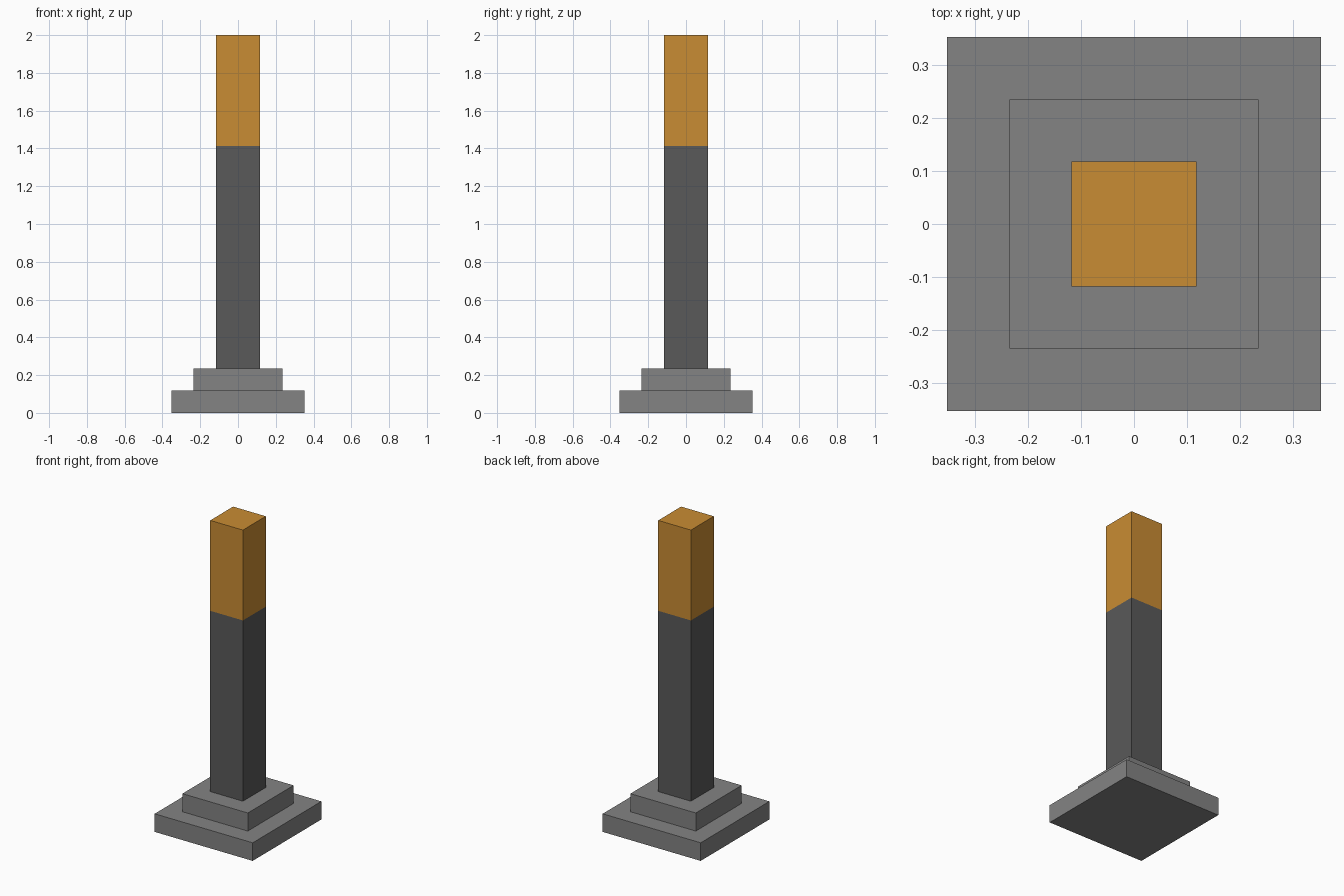
import bpy
import bmesh
from mathutils import Matrix

if "Cube" in bpy.data.objects:
    bpy.data.objects.remove(bpy.data.objects["Cube"])

U = 2 / 17  # the model sits on a grid of 17 units in height


def material(name, colour):
    m = bpy.data.materials.new(name)
    m.diffuse_color = (*colour, 1)
    m.use_nodes = True
    m.node_tree.nodes["Principled BSDF"].inputs["Base Color"].default_value = m.diffuse_color
    return m


stone = material("grey stone", (0.227, 0.227, 0.227))
dark = material("dark grey", (0.100, 0.100, 0.100))
amber = material("amber", (0.584, 0.262, 0.033))


def block(name, width, bottom, height, mat):
    """Square block centred on the z axis, sizes in grid units."""
    bm = bmesh.new()
    size = Matrix.Diagonal((width * U, width * U, height * U, 1))
    place = Matrix.Translation((0, 0, (bottom + height / 2) * U))
    bmesh.ops.create_cube(bm, size=1, matrix=place @ size)
    mesh = bpy.data.meshes.new(name)
    bm.to_mesh(mesh)
    bm.free()
    mesh.materials.append(mat)
    obj = bpy.data.objects.new(name, mesh)
    bpy.context.collection.objects.link(obj)


# Stepped base
block("base_lower_step", 6, 0, 1, stone)
block("base_upper_step", 4, 1, 1, stone)
# Post and its coloured top
block("post_shaft", 2, 2, 10, dark)
block("post_top", 2, 12, 5, amber)
